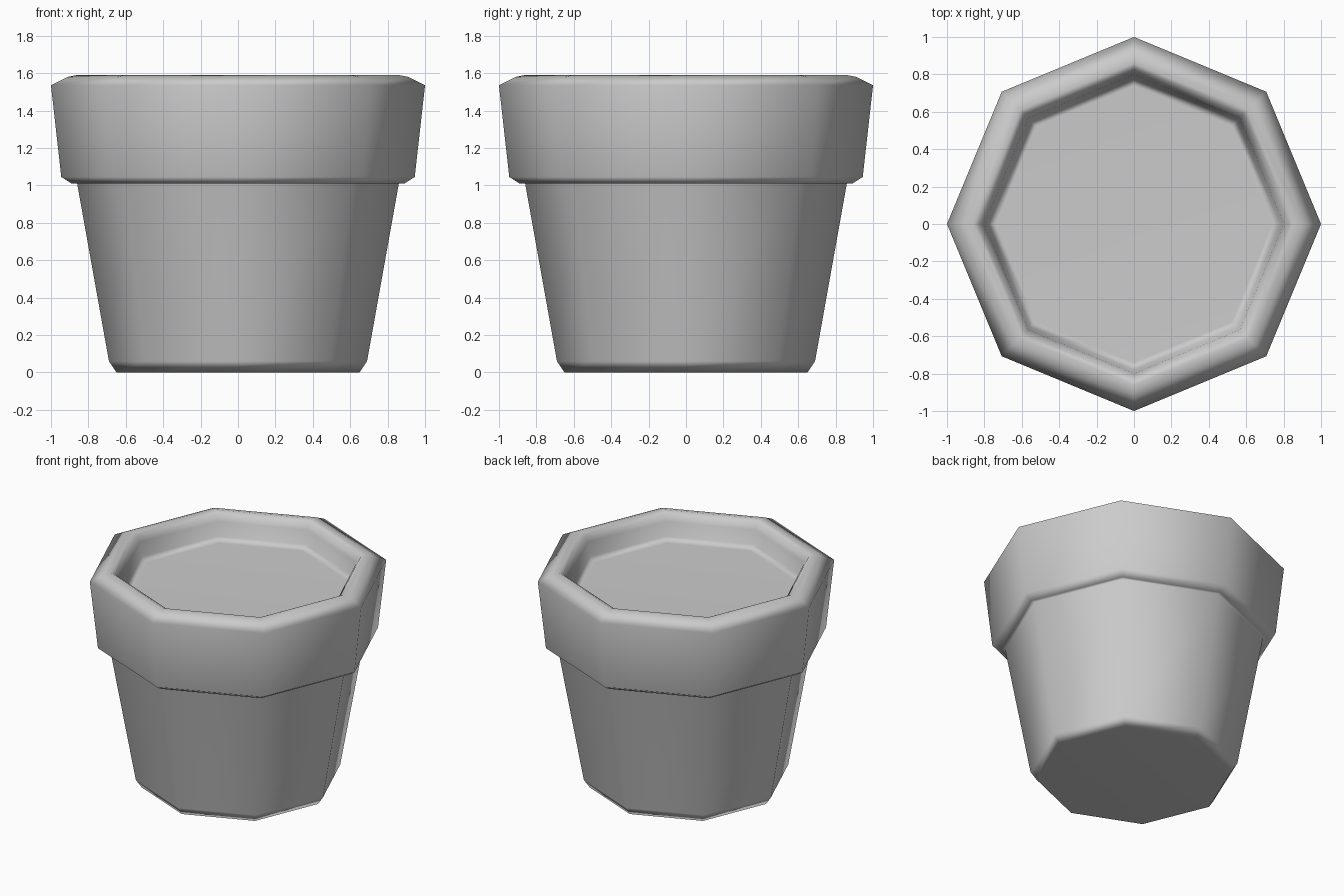
import bpy, bmesh
from math import cos, sin, pi

if "Cube" in bpy.data.objects:
    bpy.data.objects.remove(bpy.data.objects["Cube"])

SIDES = 8

# (radius, height) from the base, up the outside, over the rim, down to the soil
PROFILE = [
    (0.65, 0.00), (0.69, 0.06),                 # bevelled foot
    (0.86, 1.01), (0.89, 1.01), (0.945, 1.045), # step out under the collar
    (1.00, 1.535), (0.91, 1.58), (0.86, 1.59),  # collar and rounded rim
    (0.83, 1.575), (0.80, 1.53),                # inner lip
    (0.78, 1.43), (0.74, 1.40),                 # inner wall meeting the soil
]


def lathe(name, profile):
    """Sweep a profile round z and close both ends."""
    bm = bmesh.new()
    rings = [[bm.verts.new((r * cos(2 * pi * i / SIDES), r * sin(2 * pi * i / SIDES), z))
              for i in range(SIDES)] for r, z in profile]
    for low, high in zip(rings, rings[1:]):
        for i in range(SIDES):
            j = (i + 1) % SIDES
            bm.faces.new((low[i], low[j], high[j], high[i]))
    bm.faces.new(rings[0][::-1])
    bm.faces.new(rings[-1])
    for f in bm.faces:
        f.smooth = True
    mesh = bpy.data.meshes.new(name)
    bm.to_mesh(mesh)
    bm.free()
    obj = bpy.data.objects.new(name, mesh)
    bpy.context.collection.objects.link(obj)
    return obj


# Pot with its soil surface; weighted normals keep the large faces clean
pot = lathe("flower_pot", PROFILE)
pot.modifiers.new("weighted_normals", 'WEIGHTED_NORMAL').weight = 50
